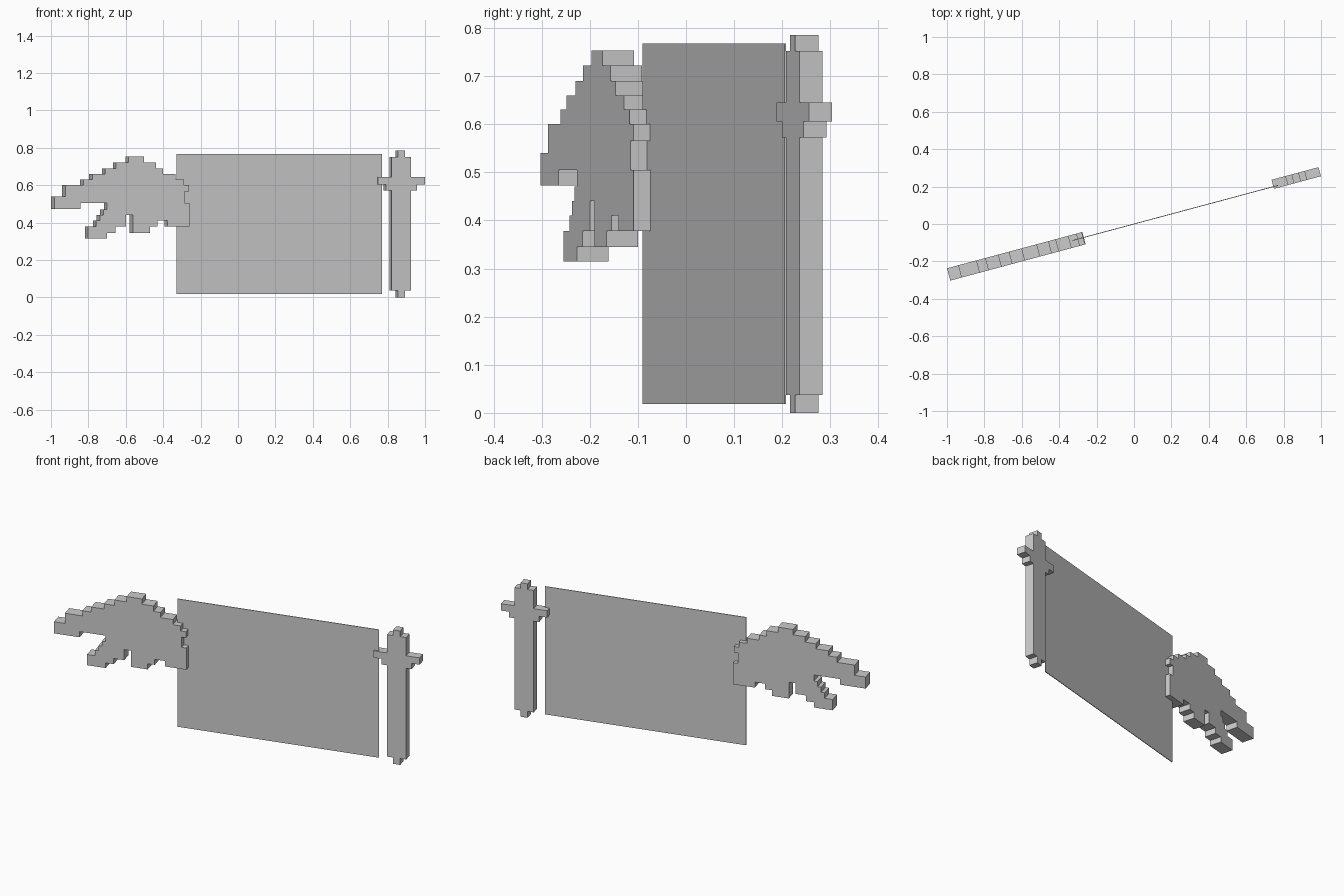
import bpy, bmesh, math
from mathutils import Matrix

if "Cube" in bpy.data.objects:
    bpy.data.objects.remove(bpy.data.objects["Cube"])

TURN = Matrix.Rotation(math.radians(15), 4, 'Z')


def extruded(name, pts, front, back):
    """Extrude a side profile (along, height) from front to back, then turn it."""
    bm = bmesh.new()
    face = bm.faces.new([bm.verts.new((u, front, z)) for u, z in pts])
    new = bmesh.ops.extrude_face_region(bm, geom=[face], use_keep_orig=True)["geom"]
    verts = [g for g in new if isinstance(g, bmesh.types.BMVert)]
    bmesh.ops.translate(bm, verts=verts, vec=(0, back - front, 0))
    bmesh.ops.recalc_face_normals(bm, faces=bm.faces)
    bm.transform(TURN)
    mesh = bpy.data.meshes.new(name)
    bm.to_mesh(mesh)
    bm.free()
    obj = bpy.data.objects.new(name, mesh)
    bpy.context.collection.objects.link(obj)
    return obj


def staircase(steps):
    """Closed stepped outline from alternating along / height values."""
    pts = []
    for i, a in enumerate(steps):
        b = steps[(i + 1) % len(steps)]
        pts.append((a, b) if i % 2 == 0 else (b, a))
    return pts


# Thin upright sheet
extruded("sheet", [(-.341, .018), (.797, .018), (.797, .768), (-.341, .768)], -.002, .002)

# Stepped claw: over the top, down the right edge, back along the fingers
claw = [-1.027, .54, -.965, .60, -.866, .63, -.816, .66, -.745, .69, -.685, .722,
        -.616, .753, -.53, .722, -.465, .69, -.425, .66, -.355, .63, -.31, .60,
        -.281, .565, -.305, .505, -.278, .378, -.40, .41, -.457, .378, -.497, .345,
        -.592, .44, -.63, .378, -.689, .345, -.735, .315, -.84, .378, -.795, .41,
        -.775, .44, -.755, .47, -.735, .505, -.882, .472]
extruded("claw", staircase(claw), -.038, .030)

# Stepped blade with cross guard, mirrored about its centre line
c = .9015
half = [.02, .037, .054, .572, .085, .605, .13, .645, .054, .752, .02]
right = [c + v if i % 2 == 0 else v for i, v in enumerate(half)]
left = [c - v if i % 2 == 0 else v for i, v in enumerate(half)][::-1]
extruded("blade", staircase(right + [.785] + left + [0]), -.012, .038)
